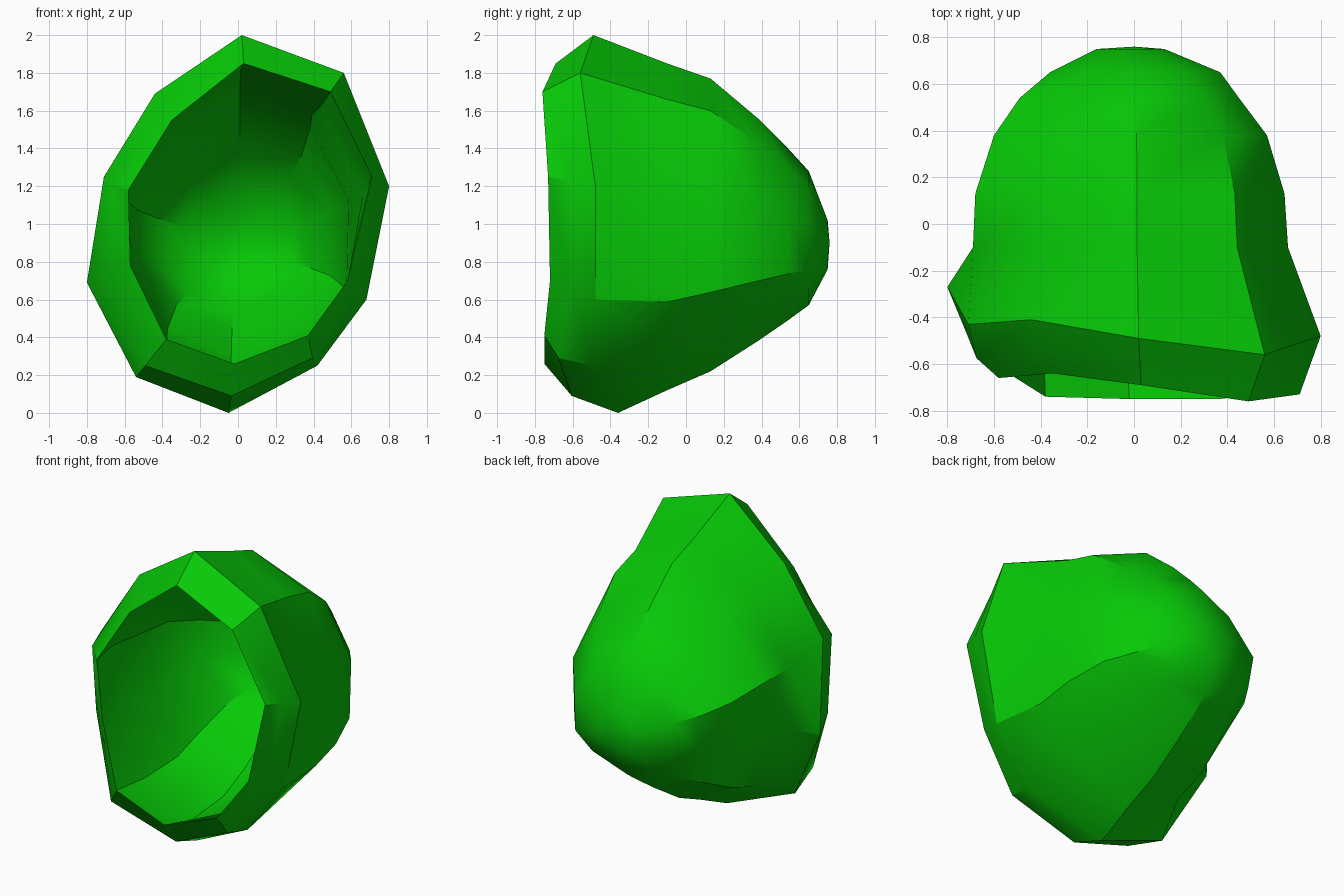
import bpy, bmesh, math
from mathutils import Vector

cube = bpy.data.objects.get("Cube")
if cube:
    bpy.data.objects.remove(cube, do_unlink=True)

green = bpy.data.materials.new("bright green")
green.use_nodes = True
colour = (0.002, 0.58, 0.002, 1)
green.diffuse_color = colour
green.node_tree.nodes["Principled BSDF"].inputs["Base Color"].default_value = colour

# Ten corners of the widest rim, and the matching corners of the opening
outer = [Vector(p) for p in (
    (0.02, -0.49, 2.0), (0.56, -0.56, 1.8), (0.8, -0.48, 1.2), (0.68, -0.48, 0.6),
    (0.42, -0.5, 0.25), (-0.05, -0.36, 0), (-0.54, -0.38, 0.19), (-0.8, -0.27, 0.69),
    (-0.71, -0.43, 1.25), (-0.44, -0.41, 1.69))]
front = [Vector(p) for p in (
    (0.03, -0.69, 1.85), (0.49, -0.76, 1.7), (0.71, -0.73, 1.25), (0.58, -0.72, 0.7),
    (0.37, -0.75, 0.41), (-0.02, -0.75, 0.26), (-0.38, -0.74, 0.39), (-0.57, -0.62, 0.78),
    (-0.58, -0.66, 1.18), (-0.35, -0.64, 1.55))]

# Unit outline of the bowl: sideways from -1 to 1, upward from 0 to 1
outline = ((0.02, 1), (0.67, 0.89), (1, 0.6), (0.98, 0.27), (0.64, 0.125),
           (-0.06, 0), (-0.62, 0.11), (-0.92, 0.37), (-1, 0.61), (-0.57, 0.85))


def section(y, left, right, bottom, top):
    """Bowl outline fitted to the given extents at one depth."""
    return [Vector((u * (right if u > 0 else -left), y, bottom + w * (top - bottom)))
            for u, w in outline]


def bevel_corner(a, b):
    """Middle of the rim, fuller along the underside and the right."""
    middle = (a + b) / 2
    if b.z < 0.3:
        middle += Vector((0, -0.05, -0.04))
    if b.x < -0.5:
        middle += Vector((-0.03, -0.03, 0))
    return middle


bevel = [bevel_corner(a, b) for a, b in zip(front, outer)]

# Outside of the bowl, from the rim to the back
body = [section(*s) for s in (
    (-0.1, -0.69, 0.66, 0.12, 1.85), (0.13, -0.68, 0.645, 0.22, 1.77),
    (0.38, -0.6, 0.57, 0.38, 1.56), (0.54, -0.49, 0.45, 0.49, 1.4),
    (0.65, -0.36, 0.37, 0.57, 1.28), (0.75, -0.16, 0.13, 0.76, 1.02))]

# Inside of the bowl, from the opening to the back
inside = [section(*s) for s in (
    (-0.42, -0.63, 0.66, 0.17, 1.81), (-0.1, -0.61, 0.585, 0.2, 1.75),
    (0.12, -0.6, 0.57, 0.3, 1.66), (0.35, -0.53, 0.5, 0.45, 1.47),
    (0.5, -0.43, 0.4, 0.55, 1.34), (0.6, -0.29, 0.3, 0.65, 1.2),
    (0.67, -0.1, 0.1, 0.8, 1.02))]

# Skin all the rings into one closed shell
bm = bmesh.new()
rings = [[bm.verts.new(p) for p in ring]
         for ring in inside[::-1] + [front, bevel, outer] + body]
for a, b in zip(rings, rings[1:]):
    for i in range(len(a)):
        j = (i + 1) % len(a)
        bm.faces.new((a[i], a[j], b[j], b[i]))
for ring, depth in ((rings[0], 0.68), (rings[-1], 0.76)):
    tip = bm.verts.new((0, depth, 0.9))
    for i in range(len(ring)):
        bm.faces.new((ring[i], ring[(i + 1) % len(ring)], tip))
bmesh.ops.recalc_face_normals(bm, faces=bm.faces)

mesh = bpy.data.meshes.new("hollow_shell")
bm.to_mesh(mesh)
bm.free()
mesh.materials.append(green)
shell = bpy.data.objects.new("hollow_shell", mesh)
bpy.context.collection.objects.link(shell)
bpy.context.view_layer.objects.active = shell
shell.select_set(True)
bpy.ops.object.shade_smooth_by_angle(angle=math.radians(32))
